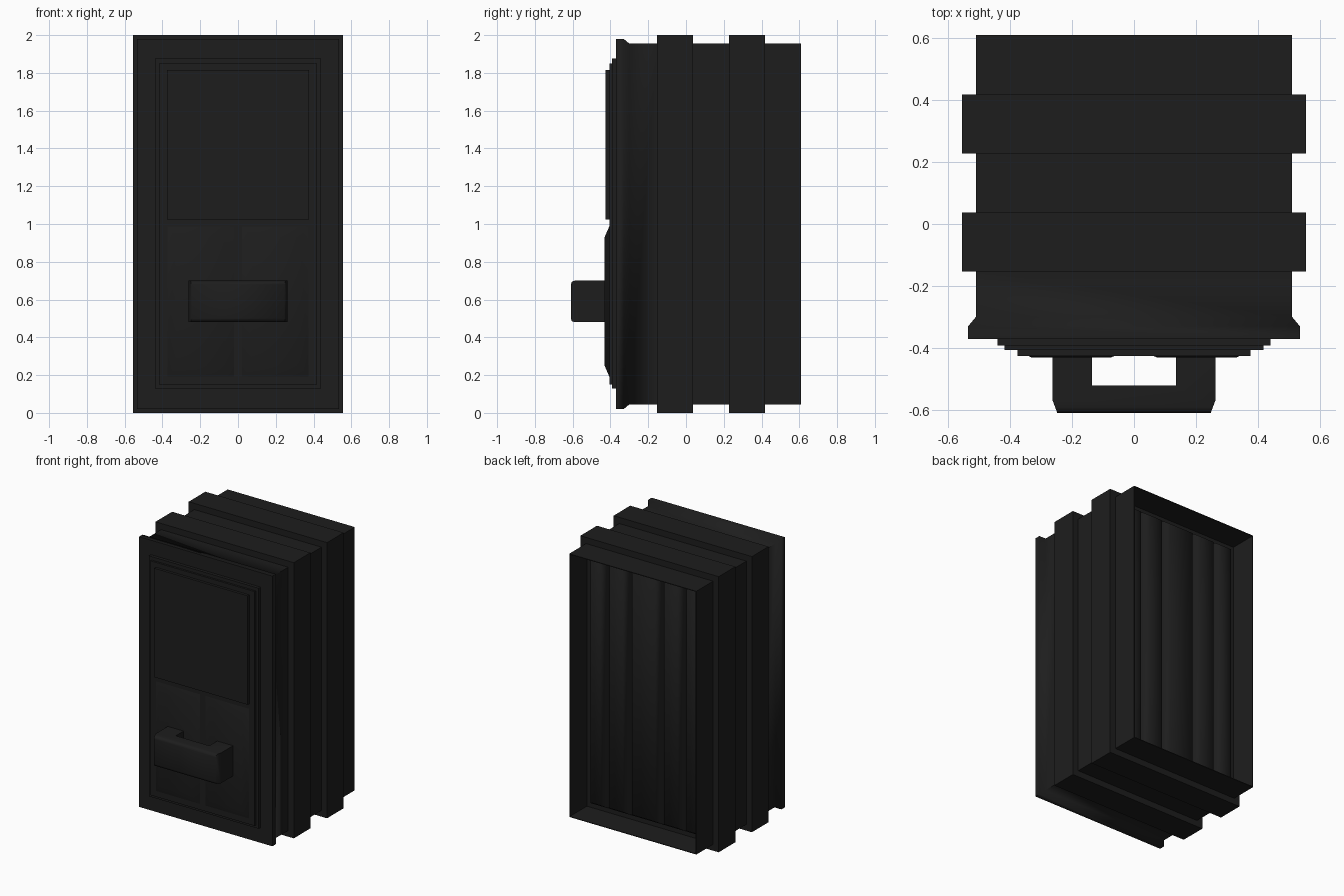
import bpy, bmesh
from math import radians

if "Cube" in bpy.data.objects:
    bpy.data.objects.remove(bpy.data.objects["Cube"])

dark = bpy.data.materials.new("dark_paint")
dark.diffuse_color = (0.0125, 0.0125, 0.0125, 1)
dark.use_nodes = True
dark.node_tree.nodes["Principled BSDF"].inputs["Base Color"].default_value = dark.diffuse_color


def finish(name, bm):
    bmesh.ops.recalc_face_normals(bm, faces=bm.faces)
    for f in bm.faces:
        f.smooth = True
    me = bpy.data.meshes.new(name)
    bm.to_mesh(me)
    bm.free()
    me.set_sharp_from_angle(angle=radians(70))
    ob = bpy.data.objects.new(name, me)
    bpy.context.collection.objects.link(ob)
    me.materials.append(dark)
    return ob


def loft(name, rings, cap_start=False, cap_end=False):
    """Rectangular rings (x0, x1, z0, z1, y) joined in order."""
    bm = bmesh.new()
    loops = []
    for x0, x1, z0, z1, y in rings:
        loops.append([bm.verts.new(p) for p in
                      ((x0, y, z0), (x1, y, z0), (x1, y, z1), (x0, y, z1))])
    for a, b in zip(loops, loops[1:]):
        for i in range(4):
            j = (i + 1) % 4
            bm.faces.new((a[i], a[j], b[j], b[i]))
    if cap_start:
        bm.faces.new(loops[0])
    if cap_end:
        bm.faces.new(loops[-1])
    return finish(name, bm)


def extrude_z(name, outline, z0, z1, round_front=0):
    """Plan outline (x, y) pulled upward; optionally round the front edges."""
    bm = bmesh.new()
    lo = [bm.verts.new((x, y, z0)) for x, y in outline]
    hi = [bm.verts.new((x, y, z1)) for x, y in outline]
    n = len(outline)
    for i in range(n):
        j = (i + 1) % n
        bm.faces.new((lo[i], lo[j], hi[j], hi[i]))
    bm.faces.new(lo)
    bm.faces.new(hi)
    if round_front:
        front = min(y for x, y in outline) + 0.001
        edges = [e for e in bm.edges if all(v.co.y < front for v in e.verts)
                 and abs(e.verts[0].co.z - e.verts[1].co.z) < 0.001]
        bmesh.ops.bevel(bm, geom=edges, offset=round_front, segments=2,
                        profile=0.5, affect='EDGES')
    return finish(name, bm)


# Ribbed casing: (y, inset from the widest rib), front flange to rear recess
profile = [(-0.37, 0.02), (-0.33, 0.02), (-0.30, 0.045), (-0.153, 0.045),
           (-0.153, 0), (0.037, 0), (0.037, 0.045), (0.228, 0.045),
           (0.228, 0), (0.418, 0), (0.418, 0.045), (0.61, 0.045),
           (0.61, 0.05), (0.415, 0.05)]
loft("ribbed_casing", [(-0.555 + d, 0.555 - d, d, 2 - d, y) for y, d in profile],
     cap_start=True, cap_end=True)

# Five upright ribs with sloped ends on the rear wall
for i, (c, h) in enumerate(((-0.385, 0.075), (-0.22, 0.09), (0, 0.13),
                            (0.22, 0.09), (0.385, 0.075))):
    loft("rear_rib_%d" % (i + 1),
         [(c - h, c + h, 0.085, 1.915, 0.414),
          (c - h + 0.01, c + h - 0.01, 0.10, 1.90, 0.45),
          (c - h + 0.035, c + h - 0.035, 0.125, 1.875, 0.485)], cap_end=True)


# Stepped front panel and upper plate
def plate(name, hx, z0, z1, y0, y1):
    loft(name, [(-hx, hx, z0, z1, y0), (-hx, hx, z0, z1, y1)], True, True)


plate("front_frame", 0.44, 0.13, 1.875, -0.36, -0.392)
plate("front_panel", 0.418, 0.15, 1.85, -0.38, -0.406)
plate("upper_plate", 0.375, 1.025, 1.815, -0.40, -0.425)

# Pair of raised pads with a channel between them
for side, s in (("left", -1), ("right", 1)):
    loft(side + "_raised_pad",
         [(s * 0.02, s * 0.375, 0.19, 0.99, -0.405),
          (s * 0.075, s * 0.33, 0.25, 0.93, -0.431)], True, True)

# U-shaped pull handle
extrude_z("pull_handle", [(-0.262, -0.41), (-0.262, -0.57), (-0.247, -0.61),
                          (0.247, -0.61), (0.262, -0.57), (0.262, -0.41),
                          (0.135, -0.41), (0.135, -0.52),
                          (-0.135, -0.52), (-0.135, -0.41)],
          0.48, 0.70, round_front=0.02)
